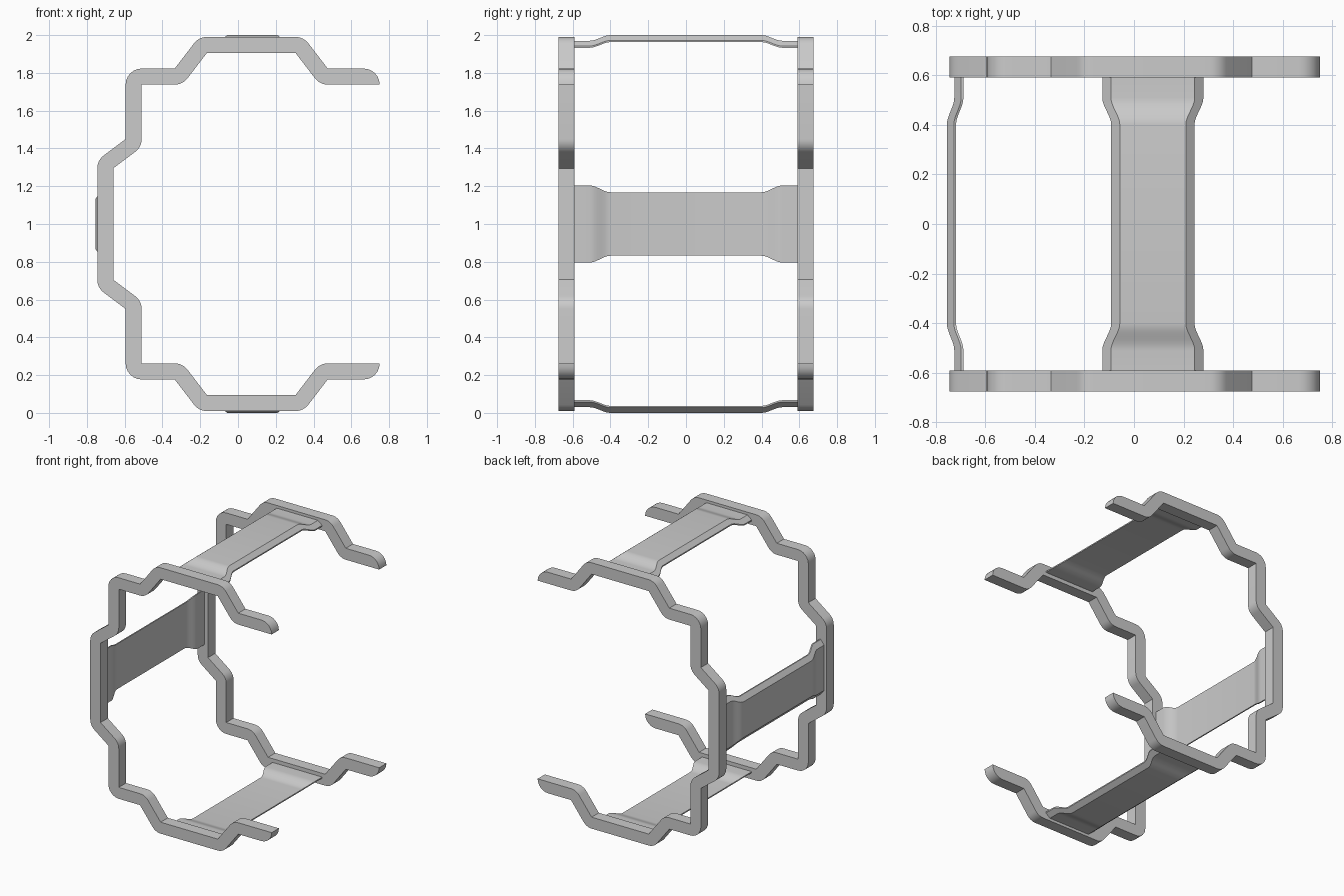
import bpy, bmesh
from math import sin, cos, pi, atan2, asin, hypot

cube = bpy.data.objects.get("Cube")
if cube:
    bpy.data.objects.remove(cube)

grey = bpy.data.materials.new("light_grey")
grey.use_nodes = True
grey.diffuse_color = (0.6, 0.6, 0.6, 1)
grey.node_tree.nodes["Principled BSDF"].inputs["Base Color"].default_value = (0.6, 0.6, 0.6, 1)

BAR = 0.085   # bar thickness of the frames
STEPS = 6     # segments per rounded bend


def finish(name, bm):
    bmesh.ops.recalc_face_normals(bm, faces=bm.faces)
    mesh = bpy.data.meshes.new(name)
    bm.to_mesh(mesh)
    bm.free()
    mesh.materials.append(grey)
    obj = bpy.data.objects.new(name, mesh)
    bpy.context.collection.objects.link(obj)
    bpy.ops.object.select_all(action="DESELECT")
    obj.select_set(True)
    bpy.context.view_layer.objects.active = obj
    bpy.ops.object.shade_smooth_by_angle(angle=0.52)
    return obj


# Bends of the upper half: sharp corner point and whether it is on the inside
upper = [
    (0.665, 1.738, True), (0.475, 1.823, False), (0.305, 1.905, True),
    (-0.165, 1.905, True), (-0.335, 1.823, False), (-0.51, 1.738, True),
    (-0.595, 1.45, False), (-0.66, 1.295, True),
]
bends = upper + [(x, 2 - z, inside) for x, z, inside in reversed(upper)]


def heading(p, q):
    dx, dz = q[0] - p[0], q[1] - p[1]
    return atan2(dz, dx) - asin(BAR * (q[2] - p[2]) / hypot(dx, dz))


def bar_sections():
    """Pairs of inner and outer points; each bend is sharp inside, round outside."""
    heads = [pi / 2] + [heading(p, q) for p, q in zip(bends, bends[1:])] + [pi / 2]
    pairs = []
    for (x, z, inside), start, end in zip(bends, heads, heads[1:]):
        turn = (end - start + pi) % (2 * pi) - pi
        for i in range(STEPS + 1):
            a = start + turn * i / STEPS
            side = -BAR if inside else BAR
            arc = (x - side * sin(a), z + side * cos(a))
            pairs.append(((x, z), arc) if inside else (arc, (x, z)))
    return pairs


# Front and back frames
def make_frame(name, y):
    bm = bmesh.new()
    inner, outer = zip(*bar_sections())
    outline = []
    for x, z in inner + outer[::-1]:
        if not outline or hypot(x - outline[-1][0], z - outline[-1][1]) > 1e-5:
            outline.append((x, z))
    face = bm.faces.new([bm.verts.new((x, y, z)) for x, z in outline])
    moved = bmesh.ops.extrude_face_region(bm, geom=[face])["geom"]
    bmesh.ops.translate(bm, vec=(0, BAR, 0),
                        verts=[v for v in moved if isinstance(v, bmesh.types.BMVert)])
    finish(name, bm)


make_frame("front_frame", -0.675)
make_frame("back_frame", 0.59)


# Cross panels: chamfered strip, wider and set inward near both ends
def make_panel(name, place):
    bm = bmesh.new()
    half = [(0.595, 1.0)]
    for i in range(9):
        t = i / 8
        half.append((0.51 - 0.11 * t, 1 - t * t * (3 - 2 * t)))
    stations = half + [(-y, flare) for y, flare in reversed(half)]
    rings = []
    for y, flare in stations:
        w, drop = 0.168 + 0.036 * flare, -0.03 * flare
        side = [(w, -0.037), (w, -0.028), (w - 0.035, 0)]
        section = side + [(-u, h) for u, h in reversed(side)]
        rings.append([bm.verts.new(place(u, y, h + drop)) for u, h in section])
    for a, b in zip(rings, rings[1:]):
        for i in range(6):
            j = (i + 1) % 6
            bm.faces.new((a[i], a[j], b[j], b[i]))
    bm.faces.new(rings[0])
    bm.faces.new(rings[-1])
    finish(name, bm)


make_panel("top_panel", lambda u, y, h: (0.076 + u, y, 2 + h))
make_panel("bottom_panel", lambda u, y, h: (0.076 + u, y, -h))
make_panel("side_panel", lambda u, y, h: (-0.755 - h, y, 1 + u))
